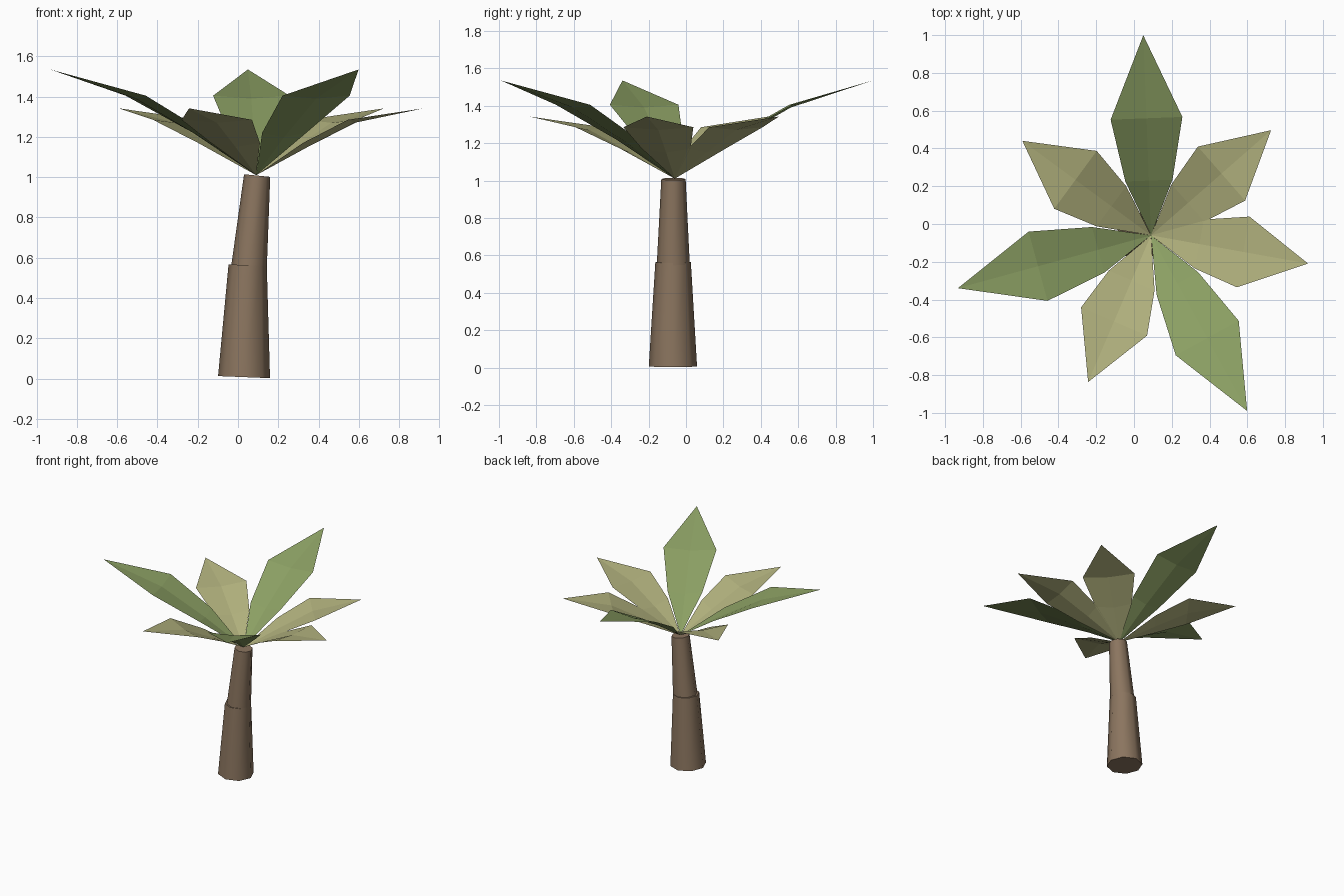
import bpy, bmesh, math
from mathutils import Vector

if "Cube" in bpy.data.objects:
    bpy.data.objects.remove(bpy.data.objects["Cube"])


def material(name, rgb):
    m = bpy.data.materials.new(name)
    lin = [(c / 255 / 12.92 if c < 11 else ((c / 255 + 0.055) / 1.055) ** 2.4) for c in rgb]
    m.diffuse_color = (*lin, 1)
    m.use_nodes = True
    m.node_tree.nodes["Principled BSDF"].inputs["Base Color"].default_value = m.diffuse_color
    return m


BARK = material("brown bark", (139, 117, 95))
GREEN = material("leaf green", (139, 159, 99))
TAN = material("dry leaf", (178, 178, 126))
SIDES = 8
CROWN = Vector((0.09, -0.06, 1.01))


def finish(bm, name, mat):
    mesh = bpy.data.meshes.new(name)
    bm.to_mesh(mesh)
    bm.free()
    mesh.materials.append(mat)
    ob = bpy.data.objects.new(name, mesh)
    bpy.context.collection.objects.link(ob)
    return ob


def trunk_section(name, rings):
    """Capped tapered tube; each ring is centre x, y, z, radius, tilt slope."""
    bm = bmesh.new()
    loops = []
    for cx, cy, cz, r, tilt in rings:
        loop = []
        for i in range(SIDES):
            a = 2 * math.pi * i / SIDES
            dx, dy = r * math.cos(a), r * math.sin(a)
            loop.append(bm.verts.new((cx + dx, cy + dy, cz - tilt * dx)))
        loops.append(loop)
    for lo, hi in zip(loops, loops[1:]):
        for i in range(SIDES):
            j = (i + 1) % SIDES
            bm.faces.new((lo[i], lo[j], hi[j], hi[i]))
    bm.faces.new(loops[0][::-1])
    bm.faces.new(loops[-1])
    ob = finish(bm, name, BARK)
    ob.select_set(True)
    bpy.context.view_layer.objects.active = ob
    bpy.ops.object.shade_smooth_by_angle(angle=math.radians(50))
    ob.select_set(False)


def leaf(name, mat, degrees, inner, widest, tip):
    """Folded sheet; rows are distance, half width, height, midrib drop."""
    a = math.radians(degrees)
    out = Vector((math.cos(a), math.sin(a), 0))
    side = Vector((-math.sin(a), math.cos(a), 0))
    bm = bmesh.new()

    def point(d, w, z):
        return bm.verts.new(CROWN + out * d + side * w + Vector((0, 0, z)))

    root, end = point(0, 0, 0), point(tip[0], 0, tip[1])
    rows = [[point(d, -w, z), point(d, 0, z - drop), point(d, w, z)]
            for d, w, z, drop in (inner, widest)]
    for k in (0, 1):
        bm.faces.new((root, rows[0][k], rows[0][k + 1]))
        bm.faces.new((rows[0][k], rows[1][k], rows[1][k + 1], rows[0][k + 1]))
        bm.faces.new((rows[1][k], end, rows[1][k + 1]))
    finish(bm, name, mat)


# Trunk in two stacked, leaning sections
trunk_section("lower_trunk", [(0.03, -0.07, 0.007, 0.129, 0.04),
                              (0.048, -0.069, 0.563, 0.095, 0.04)])
trunk_section("upper_trunk", [(0.055, -0.068, 0.555, 0.088, 0.1),
                              (0.095, -0.067, 1.008, 0.065, 0.1)])

# Long green leaves
for n, ang in enumerate((92.2, 195.3, 298.7)):
    leaf(f"long_leaf_{n + 1}", GREEN, ang, (0.29, 0.125, 0.21, 0.02),
         (0.62, 0.19, 0.395, 0.015), (1.06, 0.525))

# Short dry leaves
for n, ang in enumerate((41.2, 143.7, 246.8, 349.8)):
    leaf(f"short_leaf_{n + 1}", TAN, ang, (0.26, 0.132, 0.16, 0.02),
         (0.496, 0.19, 0.275, 0.015), (0.845, 0.332))
